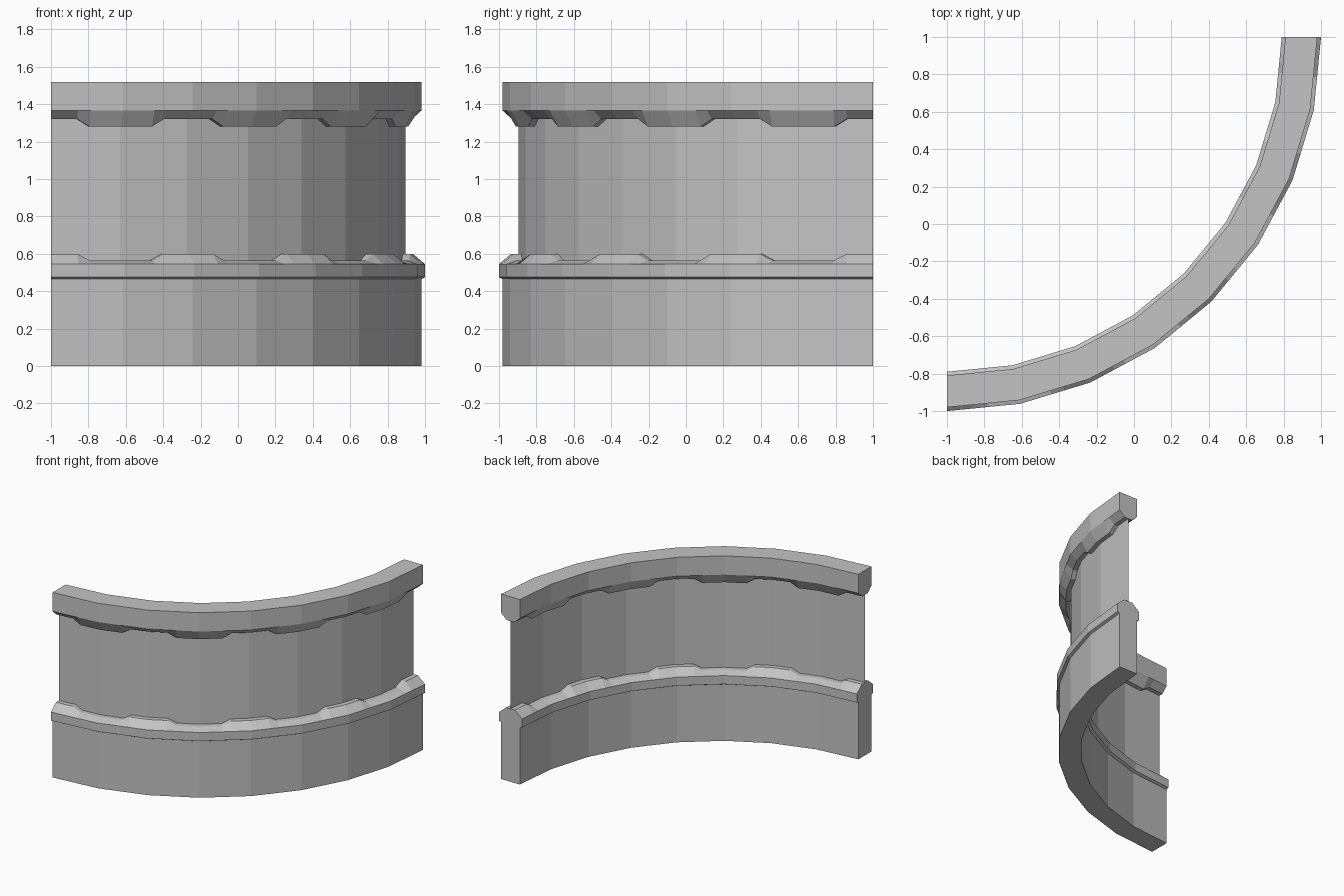
import bpy
import bmesh
from math import sin, cos, radians

cube = bpy.data.objects.get("Cube")
if cube:
    bpy.data.objects.remove(cube, do_unlink=True)

# One plain grey
grey = bpy.data.materials.new("plain grey")
grey.use_nodes = True
colour = (0.55, 0.55, 0.55, 1)
grey.diffuse_color = colour
grey.node_tree.nodes["Principled BSDF"].inputs["Base Color"].default_value = colour

STEP = 11.25        # angle of one flat facet
PITCH = 2 * STEP    # angle between trim notches
MID = 1.895         # radius of the thin wall
NEAR, FAR = 4.2, 6.2  # start and end of each notch slope


def facet_angles():
    return [i * STEP for i in range(9)]


def trim_angles():
    angles = set(facet_angles())
    for i in range(5):
        for d in (-FAR, -NEAR, NEAR, FAR):
            if 0 < i * PITCH + d < 90:
                angles.add(i * PITCH + d)
    return sorted(angles)


def notched(angle):
    off = abs((angle + STEP) % PITCH - STEP)
    return off > (NEAR + FAR) / 2


def place(r, z, angle):
    # keep in-between points on the straight facets
    off = angle % STEP - STEP / 2
    r *= cos(radians(STEP / 2)) / cos(radians(off))
    a = radians(angle)
    return (r * sin(a) - 1, 1 - r * cos(a), z)


def sweep(name, angles, profile, closed=True):
    bm = bmesh.new()
    rows = [[bm.verts.new(place(r, z, a)) for r, z in profile(a)] for a in angles]
    n = len(rows[0])
    for p, q in zip(rows, rows[1:]):
        for i in range(n if closed else n - 1):
            j = (i + 1) % n
            bm.faces.new((p[i], q[i], q[j], p[j]))
    if closed:
        bm.faces.new(rows[0])
        bm.faces.new(rows[-1][::-1])
        bmesh.ops.recalc_face_normals(bm, faces=bm.faces)
    mesh = bpy.data.meshes.new(name)
    bm.to_mesh(mesh)
    bm.free()
    mesh.materials.append(grey)
    obj = bpy.data.objects.new(name, mesh)
    bpy.context.collection.objects.link(obj)
    return obj


def mirrored(half):
    # half: (distance from wall, height) pairs, repeated on the inner side
    return ([(MID + d, z) for d, z in half] +
            [(MID - d, z) for d, z in reversed(half)])


# Lower band with projecting lip and notched sloping top
def base_profile(angle):
    top = 0.565 if notched(angle) else 0.6
    return mirrored([(0.085, 0), (0.085, 0.465), (0.105, 0.475),
                     (0.105, 0.545), (0.04, top)])


# Upper rail with notched underside
def rail_profile(angle):
    low = 1.28 if notched(angle) else 1.32
    return mirrored([(0.035, low), (0.085, 1.365), (0.085, 1.52)])


# Thin curved wall between the two
def wall_profile(angle):
    return [(MID, 1.32), (MID, 0.56)]


sweep("base_band", trim_angles(), base_profile)
sweep("top_rail", trim_angles(), rail_profile)
sweep("curved_wall", facet_angles(), wall_profile, closed=False)
